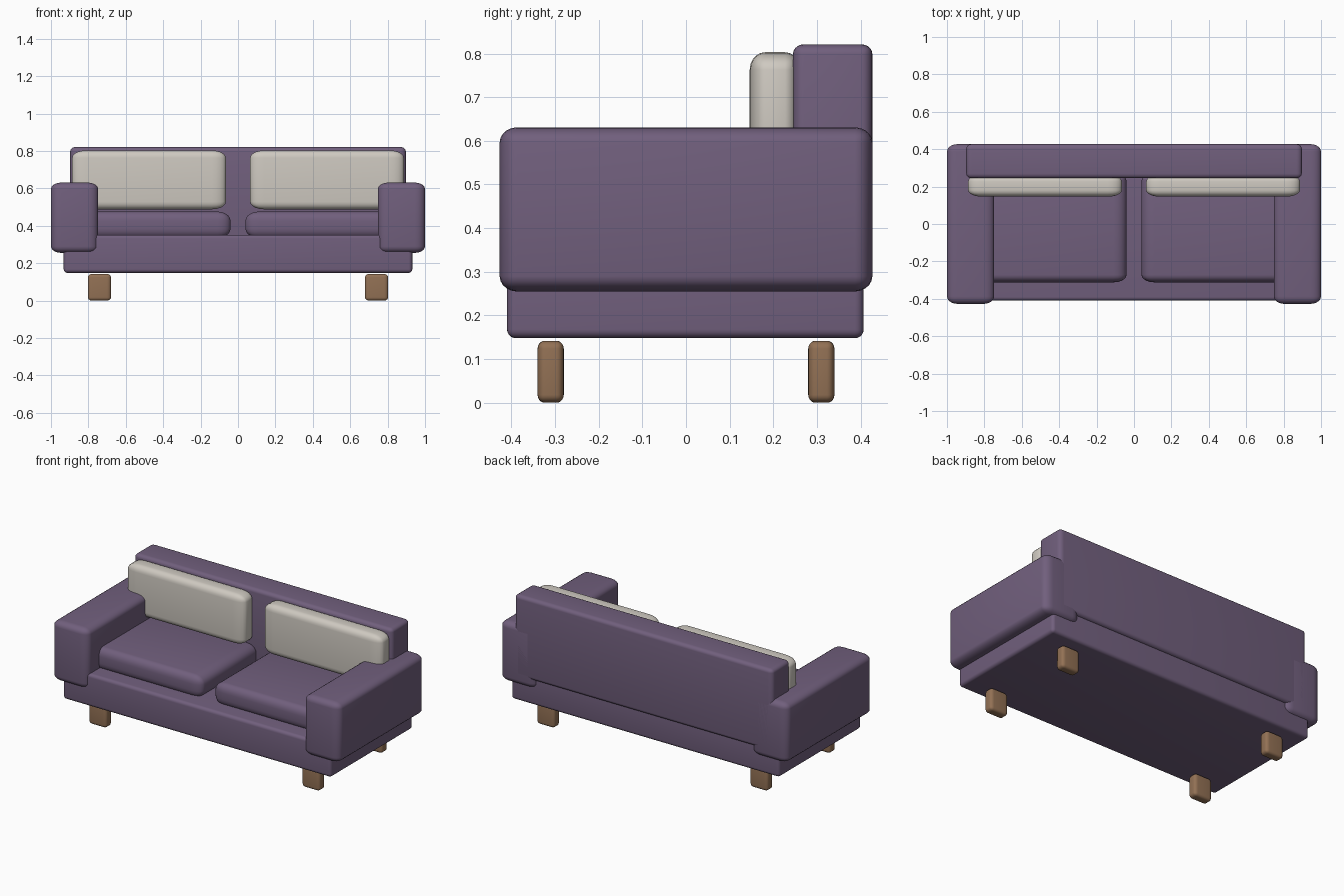
import bpy
import bmesh
import math
from mathutils import Vector

cube = bpy.data.objects.get("Cube")
if cube:
    bpy.data.objects.remove(cube, do_unlink=True)


def material(name, rgb):
    m = bpy.data.materials.new(name)
    m.use_nodes = True
    color = (*rgb, 1.0)
    m.diffuse_color = color
    m.node_tree.nodes["Principled BSDF"].inputs["Base Color"].default_value = color
    return m


purple = material("purple fabric", (0.165, 0.115, 0.205))
cream = material("cream fabric", (0.62, 0.585, 0.53))
wood = material("brown wood", (0.29, 0.165, 0.09))


def soft_box(name, low, high, radius, mat):
    """Box between two corners, its edges rounded by a radius per axis."""
    low, high, radius = Vector(low), Vector(high), Vector(radius)
    size = high - low
    bm = bmesh.new()
    bmesh.ops.create_cube(bm, size=1.0)
    bmesh.ops.scale(bm, verts=bm.verts, vec=[s / r for s, r in zip(size, radius)])
    bmesh.ops.bevel(bm, geom=bm.edges[:], offset=1.0, offset_type='OFFSET',
                    segments=5, profile=0.5, affect='EDGES')
    bmesh.ops.scale(bm, verts=bm.verts, vec=radius)
    bmesh.ops.recalc_face_normals(bm, faces=bm.faces)
    mesh = bpy.data.meshes.new(name)
    bm.to_mesh(mesh)
    bm.free()
    mesh.materials.append(mat)
    obj = bpy.data.objects.new(name, mesh)
    obj.location = (low + high) / 2
    bpy.context.collection.objects.link(obj)
    bpy.ops.object.select_all(action='DESELECT')
    obj.select_set(True)
    bpy.context.view_layer.objects.active = obj
    bpy.ops.object.shade_smooth_by_angle(angle=math.radians(35))
    return obj


def soft_pair(name, low, high, radius, mat):
    """The given box on the left (+x) and its mirror image on the right."""
    soft_box("left_" + name, low, high, radius, mat)
    soft_box("right_" + name, (-high[0], *low[1:]), (-low[0], *high[1:]), radius, mat)


# Frame and backrest
soft_box("base", (-0.932, -0.41, 0.148), (0.932, 0.407, 0.352), (0.02, 0.02, 0.02), purple)
soft_box("backrest", (-0.897, 0.245, 0.31), (0.897, 0.427, 0.821), (0.03, 0.025, 0.022), purple)

# Arms and cushions
soft_pair("arm", (0.748, -0.427, 0.255), (1.0, 0.427, 0.631), (0.055, 0.04, 0.035), purple)
soft_pair("seat_cushion", (0.04, -0.312, 0.335), (0.86, 0.27, 0.476), (0.07, 0.04, 0.05), purple)
soft_pair("back_cushion", (0.065, 0.146, 0.488), (0.887, 0.262, 0.803), (0.075, 0.035, 0.04), cream)

# Legs
for depth, y in (("front", -0.31), ("back", 0.31)):
    soft_pair(depth + "_leg", (0.679, y - 0.03, 0.0), (0.803, y + 0.03, 0.142),
              (0.022, 0.017, 0.018), wood)
